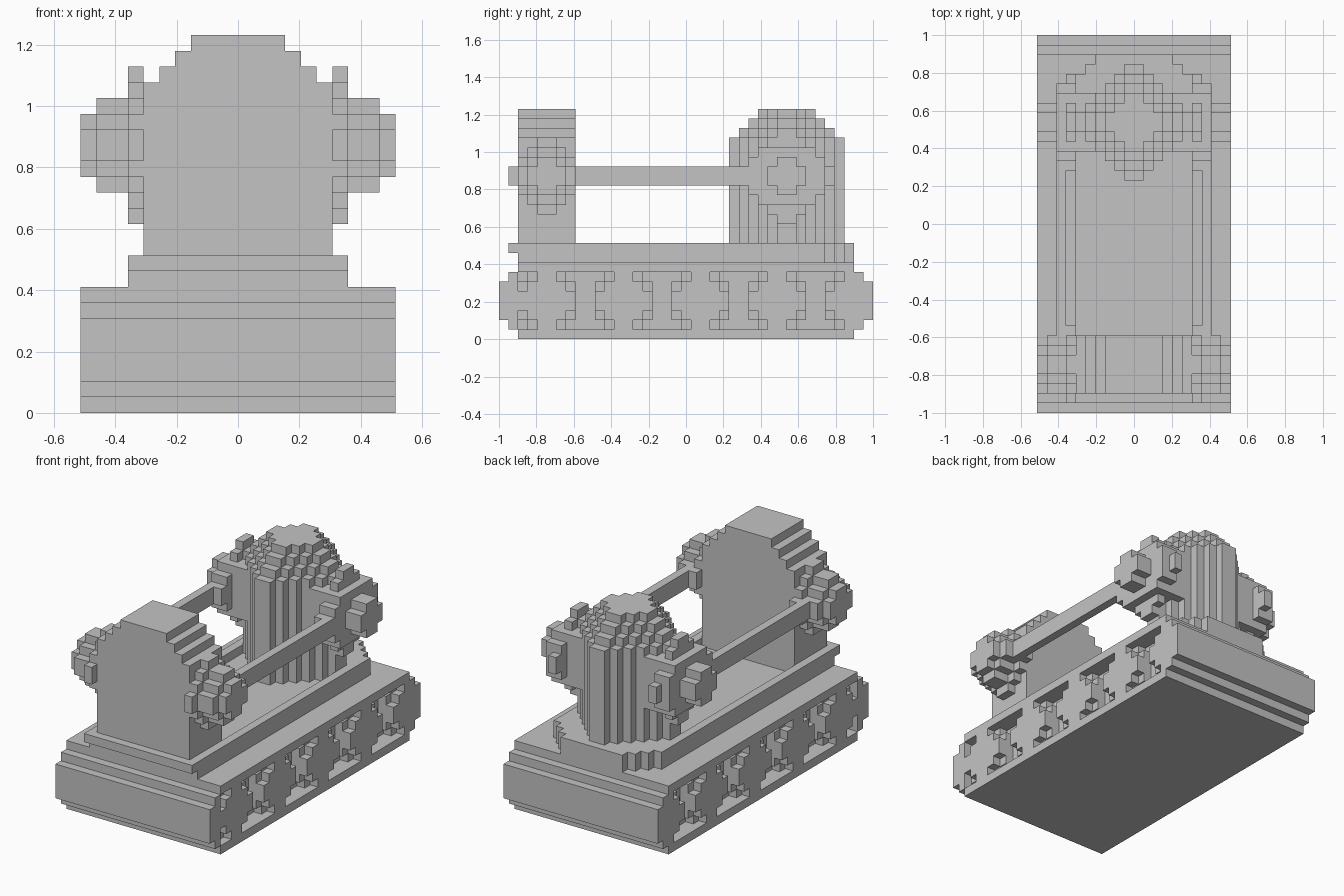
import bpy, bmesh

U = 2 / 39                      # size of one block
NX, NY = 20, 39                 # grid size in plan

cube = bpy.data.objects.get("Cube")
if cube:
    bpy.data.objects.remove(cube)

stone = bpy.data.materials.new("stone_grey")
stone.use_nodes = True
GREY = (0.55, 0.55, 0.55, 1)
stone.diffuse_color = GREY
stone.node_tree.nodes["Principled BSDF"].inputs["Base Color"].default_value = GREY


def box(x0, x1, y0, y1, z0, z1):
    """Cells of a box, upper limits excluded."""
    return {(i, j, k) for i in range(x0, x1) for j in range(y0, y1)
            for k in range(z0, z1)}


def diamond(i, cy, cz, r, cap_y=99, cap_z=99):
    """Stepped disc in one x layer, optionally clipped."""
    cells = set()
    for j in range(cy - r, cy + r):
        for k in range(cz - r, cz + r):
            dy, dz = abs(j + 0.5 - cy), abs(k + 0.5 - cz)
            if dy + dz <= r and dy < cap_y and dz < cap_z:
                cells.add((i, j, k))
    return cells


def mirrored(cells):
    return cells | {(NX - 1 - i, j, k) for i, j, k in cells}


def build(name, cells):
    """Skin a set of grid cells with their exposed faces only."""
    bm = bmesh.new()
    corners = {}

    def vert(p):
        if p not in corners:
            corners[p] = bm.verts.new(((p[0] - NX / 2) * U,
                                       (p[1] - NY / 2) * U, p[2] * U))
        return corners[p]

    for cell in cells:
        for axis in range(3):
            for side in (0, 1):
                near = list(cell)
                near[axis] += 2 * side - 1
                if tuple(near) in cells:
                    continue
                b, c = (axis + 1) % 3, (axis + 2) % 3
                ring = []
                for s, t in ((0, 0), (1, 0), (1, 1), (0, 1)):
                    p = list(cell)
                    p[axis] += side
                    p[b] += s
                    p[c] += t
                    ring.append(vert(tuple(p)))
                bm.faces.new(ring if side else ring[::-1])
    bmesh.ops.dissolve_limit(bm, angle_limit=0.01, verts=bm.verts[:],
                             edges=bm.edges[:])
    mesh = bpy.data.meshes.new(name)
    bm.to_mesh(mesh)
    bm.free()
    mesh.materials.append(stone)
    obj = bpy.data.objects.new(name, mesh)
    bpy.context.collection.objects.link(obj)


# Base: stepped ends, with side channels between the two plates
base = box(0, NX, 2, 37, 0, 1) | box(0, NX, 2, 37, 7, 8)
base |= box(2, 18, 2, 37, 1, 7)
for y0, y1 in ((0, 2), (37, 39)):
    base |= box(0, NX, y0, y1, 2, 6)
base |= box(0, NX, 1, 2, 1, 7) | box(0, NX, 37, 38, 1, 7)
build("base", base)

# Wheels: five per side, a wide inner disc and a smaller outer one
wheels = set()
for n in range(5):
    cy = 5 + 8 * n
    disc = diamond(1, cy, 4, 4, 3, 3) | diamond(0, cy, 4, 3)
    wheels |= {c for c in disc if c[1] < 38}
build("wheels", mirrored(wheels))

# Deck: rounded at the rear, with a shallow tray in the middle
deck = box(3, 17, 2, 34, 8, 10) | box(3, 17, 1, 2, 9, 10)
for n in range(3):
    deck |= box(4 + n, 16 - n, 34 + n, 35 + n, 8, 10)
deck -= box(4, 16, 8, 30, 9, 10)
build("deck", deck)

# Front block: upright slab with a stepped crown
block = box(4, 16, 2, 8, 10, 21)
for n in range(3):
    block |= box(5 + n, 15 - n, 2, 8, 21 + n, 22 + n)
build("front_block", block)

# Drum: faceted column with a stepped dome and flat hub mounts
drum = box(4, 16, 27, 33, 14, 20)
for k in range(8, 24):
    r = 6 - max(0, k - 20)
    drum |= {(10 + a, 30 + b, k) for a in range(-r, r) for b in range(-r, r)
             if abs(a + 0.5) + abs(b + 0.5) <= r}
build("drum", drum)

# Front hubs: discs that shrink outward
front = set()
for i, r in enumerate((2, 3, 3, 4)):
    front |= diamond(i, 5, 17, r)
build("front_hubs", mirrored(front))

# Rear hubs: large disc, clipped plate flush with the rod, small cap
rear = diamond(3, 30, 17, 5) | diamond(2, 30, 17, 5, 4, 3)
rear |= diamond(1, 30, 17, 2) | diamond(0, 30, 17, 2)
build("rear_hubs", mirrored(rear))

# Rods joining the hubs
build("rods", mirrored(box(2, 3, 8, 27, 16, 18)))
